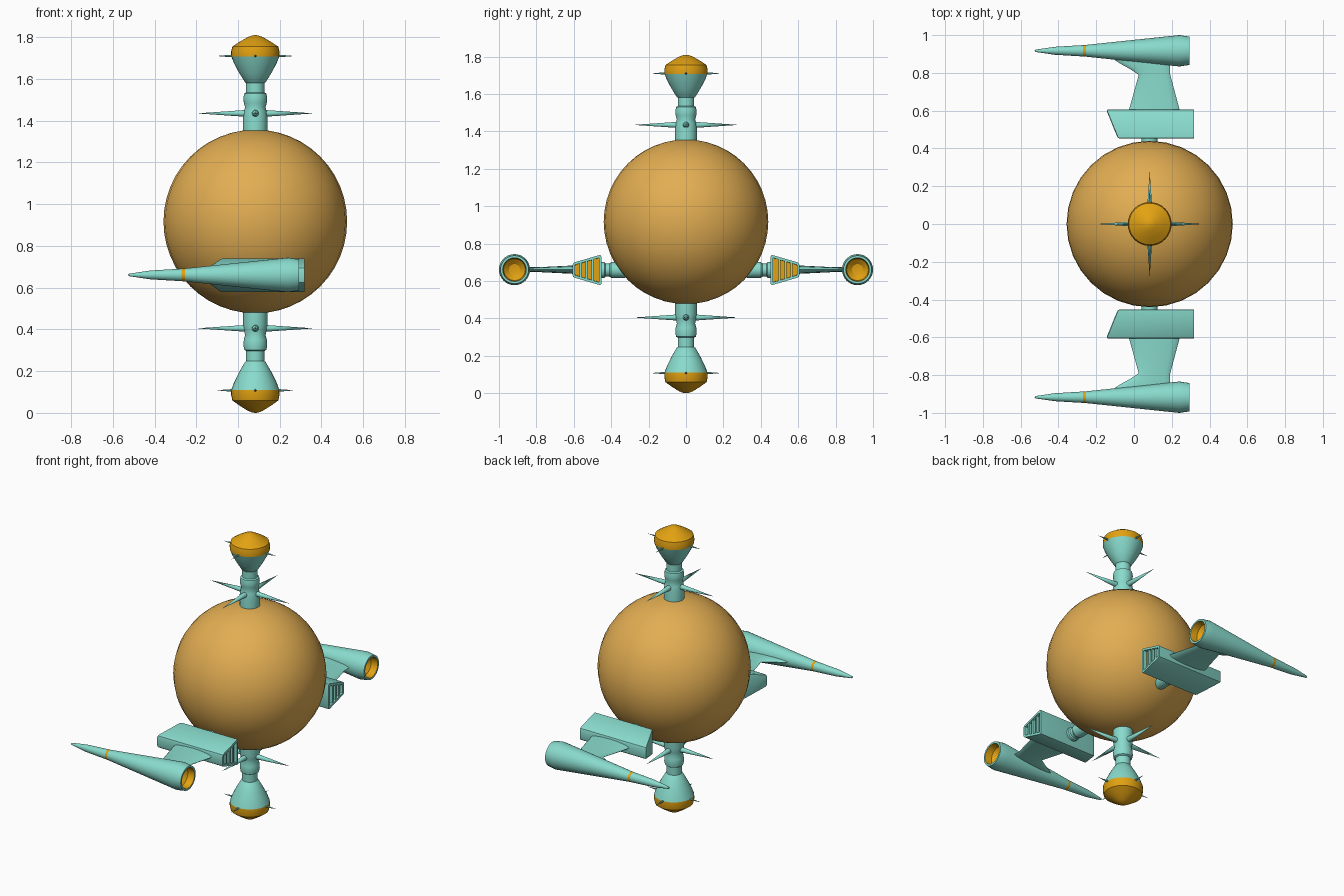
import bpy, bmesh, math
from mathutils import Vector

if "Cube" in bpy.data.objects:
    bpy.data.objects.remove(bpy.data.objects["Cube"])

CX = 0.083          # the tower axis and sphere sit slightly off centre in x


def material(name, rgb):
    m = bpy.data.materials.new(name)
    m.diffuse_color = (*rgb, 1)
    m.use_nodes = True
    m.node_tree.nodes["Principled BSDF"].inputs["Base Color"].default_value = m.diffuse_color
    return m


TEAL = material("pale_teal", (0.25, 0.71, 0.61))
ORANGE = material("deep_orange", (0.76, 0.36, 0.006))
AMBER = material("soft_amber", (0.76, 0.42, 0.085))


def finish(name, bm, mats, angle=32):
    bmesh.ops.remove_doubles(bm, verts=bm.verts, dist=1e-5)
    bmesh.ops.recalc_face_normals(bm, faces=bm.faces)
    me = bpy.data.meshes.new(name)
    bm.to_mesh(me)
    bm.free()
    ob = bpy.data.objects.new(name, me)
    bpy.context.collection.objects.link(ob)
    for m in mats:
        me.materials.append(m)
    bpy.ops.object.select_all(action='DESELECT')
    ob.select_set(True)
    bpy.context.view_layer.objects.active = ob
    bpy.ops.object.shade_smooth_by_angle(angle=math.radians(angle))
    return ob


def loft(bm, rings, mat_of=lambda i: 0):
    """Bridge equal-sized closed rings of points and cap both ends."""
    vs = [[bm.verts.new(p) for p in r] for r in rings]
    n = len(rings[0])
    for i in range(len(vs) - 1):
        for j in range(n):
            k = (j + 1) % n
            f = bm.faces.new((vs[i][j], vs[i][k], vs[i + 1][k], vs[i + 1][j]))
            f.material_index = mat_of(i)
    for i, end in ((0, vs[0]), (len(vs) - 2, vs[-1])):
        if (end[0].co - end[1].co).length > 1e-4:
            bm.faces.new(end).material_index = mat_of(i)


def lathe(name, profile, origin, axis, mats, mat_of=lambda i: 0, n=32, angle=32):
    """Revolve (radius, height) points about an axis through origin."""
    axis = Vector(axis).normalized()
    u = axis.orthogonal().normalized()
    v = axis.cross(u)
    rings = [[Vector(origin) + axis * h + (u * math.cos(a) + v * math.sin(a)) * r
              for a in (2 * math.pi * j / n for j in range(n))] for r, h in profile]
    bm = bmesh.new()
    loft(bm, rings, mat_of)
    return finish(name, bm, mats, angle)


# Central sphere
bm = bmesh.new()
bmesh.ops.create_uvsphere(bm, u_segments=32, v_segments=24, radius=0.44)
bmesh.ops.translate(bm, verts=bm.verts, vec=(CX, 0, 0.917))
finish("central_sphere", bm, [AMBER], 60)

# Towers above and below the sphere
TOWER = [(0.058, 1.33), (0.058, 1.42), (0.054, 1.445), (0.049, 1.465), (0.055, 1.485),
         (0.057, 1.51), (0.053, 1.53), (0.044, 1.535), (0.044, 1.58), (0.05, 1.585),
         (0.078, 1.63), (0.102, 1.675), (0.115, 1.708)]
DOME = [(0.115, 1.708), (0.116, 1.73), (0.110, 1.755), (0.075, 1.778),
        (0.035, 1.801), (0.012, 1.809), (0, 1.81)]


def lower(z):
    return 0.405 - 1.08 * (z - 1.435)


for side, zf in (("upper", lambda z: z), ("lower", lower)):
    lathe(side + "_tower", [(r, zf(z)) for r, z in TOWER], (CX, 0, 0), (0, 0, 1), [TEAL])
    lathe(side + "_dome", [(r, zf(z)) for r, z in DOME], (CX, 0, 0), (0, 0, 1), [ORANGE])
    for k in range(4):
        d = (round(math.cos(k * math.pi / 2)), round(math.sin(k * math.pi / 2)), 0)
        lathe(f"{side}_long_spike_{k}", [(0.018, 0.03), (0.015, 0.07), (0, 0.28)],
              (CX, 0, zf(1.435)), d, [TEAL], n=12)
        lathe(f"{side}_rim_spike_{k}", [(0.006, 0.1), (0.005, 0.13), (0, 0.187)],
              (CX, 0, zf(1.71)), d, [TEAL], n=8)

# Nacelle profile along x: pointed nose, orange band, hollow orange exhaust
NACELLE = [(0, -0.527), (0.006, -0.522), (0.021, -0.42), (0.030, -0.27), (0.031, -0.255),
           (0.083, 0.24), (0.075, 0.293), (0.063, 0.293), (0.058, 0.25), (0.03, 0.225), (0, 0.22)]
# Wing stations: y, front x, back x, half thickness
WING = [(0.56, -0.04, 0.255, 0.024), (0.61, -0.025, 0.24, 0.022), (0.79, 0.025, 0.192, 0.013),
        (0.82, -0.02, 0.19, 0.013), (0.85, -0.075, 0.19, 0.013), (0.90, -0.15, 0.19, 0.012)]
YI, YO, ZC, XB = 0.452, 0.607, 0.659, 0.318     # pod inner/outer y, mid z, rear x


def half_height(y):
    return 0.083 + (y - YI) / (YO - YI) * (0.038 - 0.083)


for side, s in (("left", 1), ("right", -1)):
    lathe(side + "_nacelle", NACELLE, (0, s * 0.917, 0.661), (1, 0, 0), [TEAL, ORANGE],
          lambda i: 1 if i == 3 or i >= 7 else 0)

    # Wing with a lens-shaped section
    bm = bmesh.new()
    rings = []
    for y, xf, xb, t in WING:
        ring = []
        for j in range(16):
            a = 2 * math.pi * j / 16
            ring.append(Vector(((xf + xb) / 2 - (xb - xf) / 2 * math.cos(a), s * y,
                                0.661 + t * math.sin(a))))
        rings.append(ring)
    loft(bm, rings)
    finish(side + "_wing", bm, [TEAL], 40)

    # Tapered pod with a slanted nose and an inset orange vent
    bm = bmesh.new()
    sections = []
    for xi, xo in ((-0.085, -0.148), (XB, XB)):
        sections.append([Vector((x, s * y, ZC + q * half_height(y)))
                         for x, y, q in ((xi, YI, -1), (xo, YO, -1), (xo, YO, 1), (xi, YI, 1))])
    loft(bm, sections)
    edges = [e for e in bm.edges if min(v.co.x for v in e.verts) < XB - 0.01]
    bmesh.ops.bevel(bm, geom=edges, offset=0.012, segments=2, profile=0.5, affect='EDGES')
    bmesh.ops.recalc_face_normals(bm, faces=bm.faces)
    rear = max(bm.faces, key=lambda f: f.calc_center_median().x)
    bmesh.ops.inset_region(bm, faces=[rear], thickness=0.014, depth=0)
    bmesh.ops.inset_region(bm, faces=[rear], thickness=0.001, depth=-0.02)
    rear.material_index = 1
    finish(side + "_pod", bm, [TEAL, ORANGE])

    # Vent slats
    for k in range(3):
        y = YI + 0.048 + 0.032 * k
        bm = bmesh.new()
        loft(bm, [[Vector((x, s * yy, ZC + q * (half_height(yy) - 0.013)))
                   for yy, q in ((y - 0.006, -1), (y + 0.006, -1), (y + 0.006, 1), (y - 0.006, 1))]
                  for x in (XB - 0.022, XB - 0.003)])
        finish(f"{side}_vent_slat_{k}", bm, [TEAL])

    # Short connector between sphere and pod
    lathe(side + "_connector", [(0.036, 0.30), (0.042, 0.33), (0.042, 0.40), (0.035, 0.41),
                                (0.035, 0.43), (0.042, 0.435), (0.042, 0.47)],
          (CX, 0, ZC), (0, s, 0), [TEAL], n=24)
